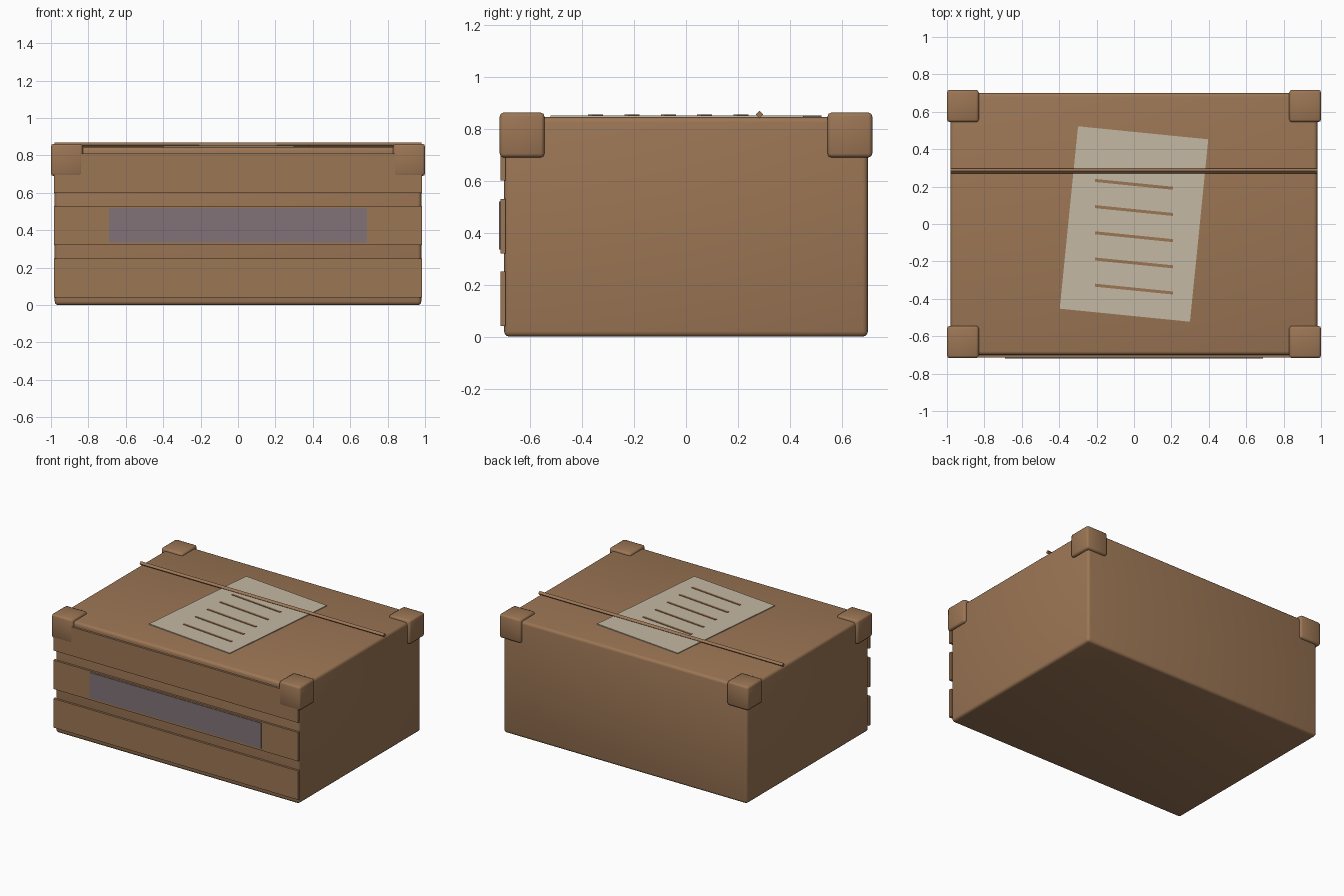
import bpy
import math

if "Cube" in bpy.data.objects:
    bpy.data.objects.remove(bpy.data.objects["Cube"])


def material(name, rgb):
    m = bpy.data.materials.new(name)
    m.diffuse_color = (*rgb, 1)
    m.use_nodes = True
    m.node_tree.nodes["Principled BSDF"].inputs["Base Color"].default_value = m.diffuse_color
    return m


WOOD = material("brown wood", (0.33, 0.18, 0.09))
PAPER = material("cream paper", (0.56, 0.48, 0.37))
PLATE = material("grey violet plate", (0.22, 0.17, 0.19))


def box(name, lo, hi, mat, bevel=0.0, segments=2, turn=0.0):
    """Box between two corners, optionally turned about z and rounded."""
    bpy.ops.mesh.primitive_cube_add(
        size=1, location=[(a + b) / 2 for a, b in zip(lo, hi)])
    ob = bpy.context.object
    ob.name = name
    ob.scale = [b - a for a, b in zip(lo, hi)]
    bpy.ops.object.transform_apply(location=False, rotation=False, scale=True)
    ob.rotation_euler.z = turn
    ob.data.materials.append(mat)
    if bevel:
        mod = ob.modifiers.new("rounding", 'BEVEL')
        mod.width = bevel
        mod.segments = segments
        bpy.ops.object.shade_smooth()
    return ob


# Crate body with softened edges
box("crate_body", (-0.98, -0.70, 0.0), (0.98, 0.70, 0.845), WOOD, 0.02, 3)

# Three planks across the front
for i in range(3):
    z = 0.04 + 0.28 * i
    box(f"front_plank_{i + 1}", (-0.985, -0.715, z), (0.985, -0.695, z + 0.21), WOOD)

# Name plate on the middle plank
box("front_plate", (-0.69, -0.719, 0.335), (0.69, -0.712, 0.52), PLATE)

# Rounded protectors on the four top corners
for sx in (-1, 1):
    for sy in (-1, 1):
        x, y = sorted((sx * 0.83, sx)), sorted((sy * 0.545, sy * 0.717))
        box(f"corner_{'left' if sx < 0 else 'right'}_{'front' if sy < 0 else 'back'}",
            (x[0], y[0], 0.69), (x[1], y[1], 0.862), WOOD, 0.014, 2)

# Slightly turned sheet on the lid with five ruled lines
TURN = -0.10
box("paper_sheet", (-0.35, -0.49, 0.842), (0.35, 0.49, 0.851), PAPER, turn=TURN)
for i in range(5):
    y = -0.348 + 0.14 * i
    box(f"paper_line_{i + 1}", (-0.21, y - 0.008, 0.848), (0.21, y + 0.008, 0.855),
        WOOD, turn=TURN)

# Thin four-sided cord across the lid
bpy.ops.mesh.primitive_cylinder_add(vertices=4, radius=0.014, depth=1.96,
                                    location=(0, 0.283, 0.855),
                                    rotation=(0, math.pi / 2, 0))
cord = bpy.context.object
cord.name = "lid_cord"
cord.data.materials.append(WOOD)
